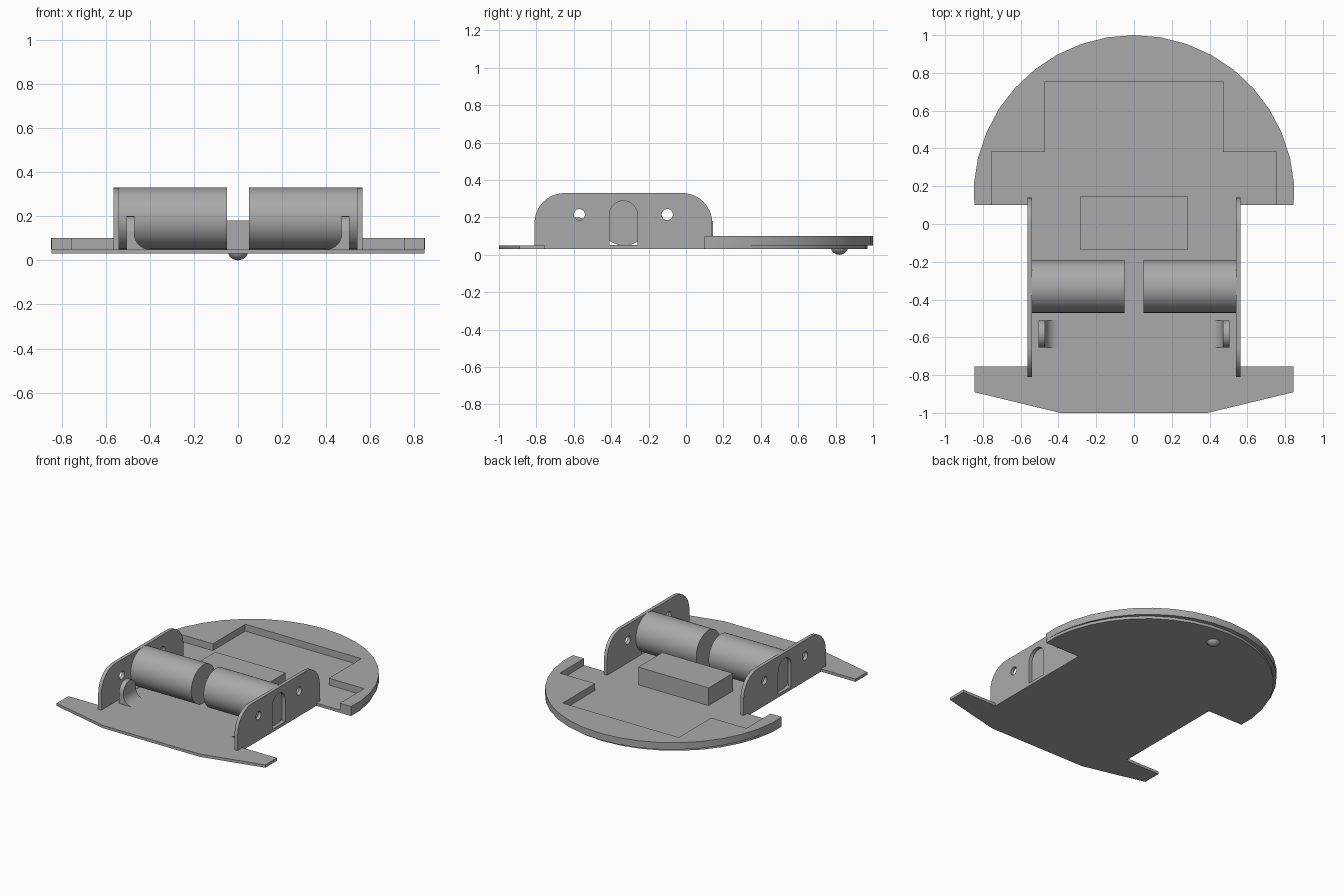
import bpy, bmesh
from math import cos, sin, pi, radians
from mathutils import Vector

if "Cube" in bpy.data.objects:
    bpy.data.objects.remove(bpy.data.objects["Cube"])

grey = bpy.data.materials.new("plain_grey")
grey.use_nodes = True
grey.diffuse_color = (0.4, 0.4, 0.4, 1)
grey.node_tree.nodes["Principled BSDF"].inputs["Base Color"].default_value = grey.diffuse_color


def arc(cx, cy, r, start, end, steps):
    """Points on an arc, angles in degrees."""
    angles = [radians(start + (end - start) * i / steps) for i in range(steps + 1)]
    return [(cx + r * cos(a), cy + r * sin(a)) for a in angles]


def mirrored(half):
    """Close a right-hand half outline with its mirror image."""
    return half + [(-x, y) for x, y in reversed(half) if abs(x) > 1e-5]


def finish(name, bm):
    bmesh.ops.recalc_face_normals(bm, faces=bm.faces)
    mesh = bpy.data.meshes.new(name)
    bm.to_mesh(mesh)
    bm.free()
    mesh.materials.append(grey)
    ob = bpy.data.objects.new(name, mesh)
    bpy.context.collection.objects.link(ob)
    bpy.ops.object.select_all(action="DESELECT")
    ob.select_set(True)
    bpy.context.view_layer.objects.active = ob
    bpy.ops.object.shade_smooth_by_angle(angle=radians(30))
    return ob


def prism(name, loops, axis, lo, hi):
    """Extrude an outline, plus any hole loops, along an axis."""
    place = {"x": lambda a, b: (lo, a, b),
             "y": lambda a, b: (a, lo, b),
             "z": lambda a, b: (a, b, lo)}[axis]
    direction = Vector([float(axis == k) for k in "xyz"])
    bm = bmesh.new()
    edges = []
    for loop in loops:
        vs = [bm.verts.new(place(*p)) for p in loop]
        if len(loops) == 1:
            bm.faces.new(vs)
        else:
            edges += [bm.edges.new((v, vs[i - 1])) for i, v in enumerate(vs)]
    if edges:
        bmesh.ops.triangle_fill(bm, edges=edges, use_beauty=True, normal=direction)
    ext = bmesh.ops.extrude_face_region(bm, geom=bm.faces[:])
    moved = [g for g in ext["geom"] if isinstance(g, bmesh.types.BMVert)]
    bmesh.ops.translate(bm, verts=moved, vec=direction * (hi - lo))
    return finish(name, bm)


# Base plate: tapered front wings, narrow waist, round back
base = [(0.39, -1), (0.845, -0.89), (0.845, -0.755), (0.565, -0.755),
        (0.565, 0.1), (0.845, 0.1)] + arc(0, 0.12, 0.85, 6, 90, 9)
prism("base_plate", [mirrored(base)], "z", 0.03, 0.05)

# Raised rim around the stepped pocket
outer = [(0.755, 0.1), (0.845, 0.1)] + arc(0, 0.15, 0.85, 4, 176, 18) + [(-0.845, 0.1), (-0.755, 0.1)]
pocket = [(-0.755, 0.38), (-0.47, 0.38), (-0.47, 0.755),
          (0.47, 0.755), (0.47, 0.38), (0.755, 0.38)]
prism("back_rim", [outer + pocket], "z", 0.05, 0.1)

# Side wall outline with two bolt holes and an arched axle slot
wall = [(-0.81, 0.05), (0.14, 0.05)] + arc(-0.02, 0.17, 0.16, 0, 90, 10) + arc(-0.65, 0.17, 0.16, 90, 180, 10)
slot = [(-0.41, 0.052), (-0.26, 0.052)] + arc(-0.335, 0.213, 0.075, 0, 180, 14)
holes = [arc(y, 0.215, 0.03, 0, 337.5, 15) for y in (-0.57, -0.1)]

# Bracket foot with a concave fillet on the inner side
foot = [(0.505, 0.05), (0.505, 0.13), (0.47, 0.13)] + arc(0.4, 0.12, 0.07, 0, -90, 8)
tab = arc(-0.5825, 0.1275, 0.0725, 0, 180, 14)

for side, s in (("left", 1), ("right", -1)):
    prism(side + "_wall", [wall, slot] + holes, "x", s * 0.54, s * 0.565)
    prism(side + "_motor", [arc(-0.33, 0.19, 0.14, 0, 352.5, 47)], "x", s * 0.05, s * 0.54)
    prism(side + "_bracket_foot", [[(s * x, z) for x, z in foot]], "y", -0.655, -0.51)
    prism(side + "_bracket_tab", [tab], "x", s * 0.47, s * 0.505)

# Battery block
block = [(0.285, -0.135), (0.285, 0.145)]
prism("battery_block", [mirrored(block)], "z", 0.05, 0.18)

# Ball support under the back
bm = bmesh.new()
bmesh.ops.create_uvsphere(bm, u_segments=24, v_segments=14, radius=0.048)
bmesh.ops.translate(bm, verts=bm.verts, vec=(0, 0.82, 0.048))
finish("ball_support", bm)
